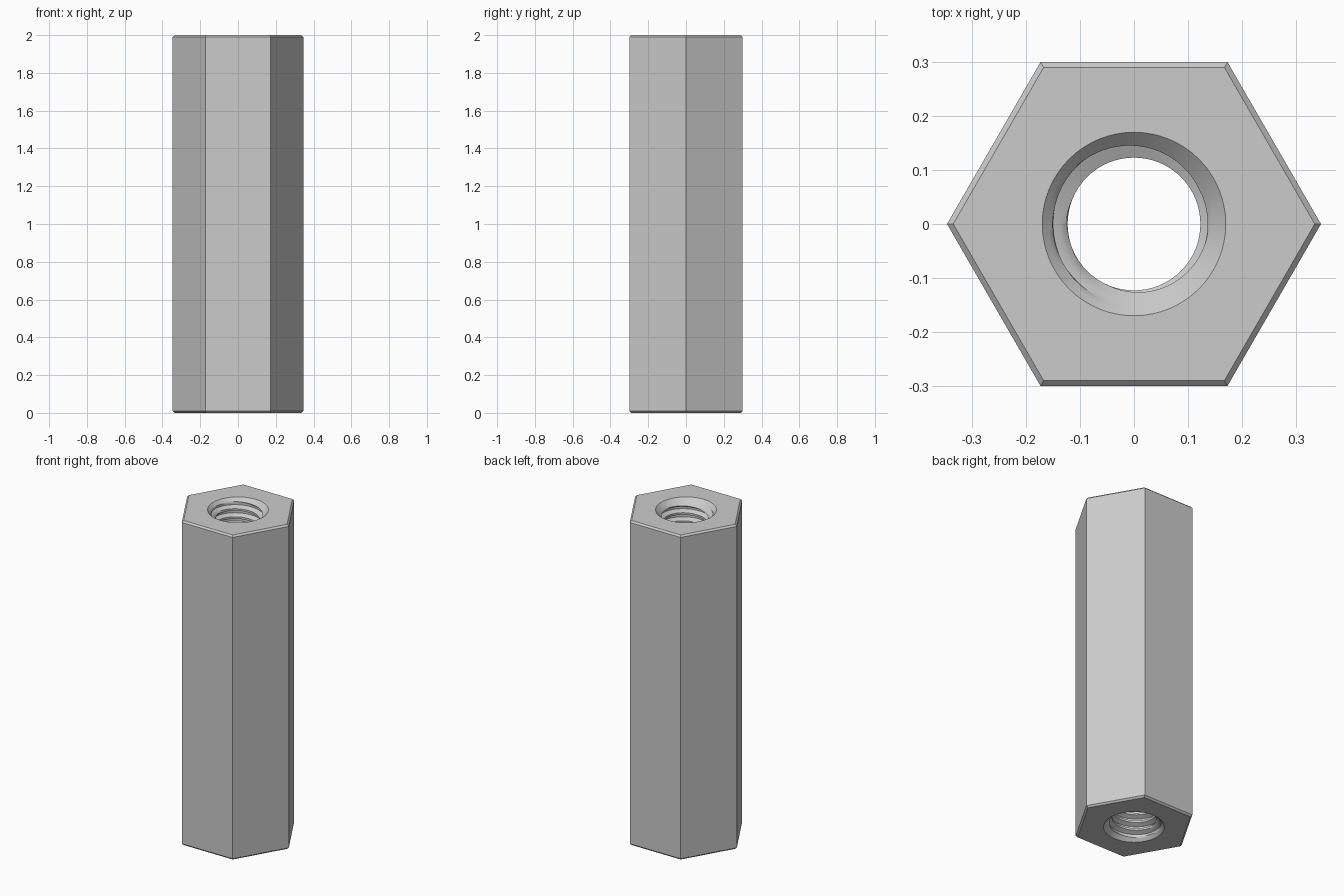
import bpy, bmesh
from math import tau, cos, sin, sqrt

cube = bpy.data.objects.get("Cube")
if cube:
    bpy.data.objects.remove(cube, do_unlink=True)

HEIGHT, FLAT, CHAMFER = 2.0, 0.30, 0.01
MINOR, MAJOR, PITCH, SINK = 0.123, 0.15, 0.05, 0.17
SEGMENTS, STEPS = 64, 8

steel = bpy.data.materials.new("brushed_steel")
steel.use_nodes = True
colour = (0.60, 0.60, 0.60, 1)
steel.diffuse_color = colour
steel.node_tree.nodes["Principled BSDF"].inputs["Base Color"].default_value = colour

bm = bmesh.new()


def bore_point(row, j):
    """Point on the threaded bore, widened by the countersinks at both ends."""
    z = (row / STEPS + j / SEGMENTS) * PITCH
    z = min(max(z, 0), HEIGHT)
    # thread profile: flat crest, flank, narrow root, flank
    tooth = abs((row % STEPS) / STEPS - 0.5) * 2
    depth = min(max((tooth - 0.25) / 0.5, 0), 1)
    thread = MINOR + (MAJOR - MINOR) * depth
    radius = max(thread, SINK - z, SINK - (HEIGHT - z))
    a = tau * (j % SEGMENTS) / SEGMENTS
    return radius * cos(a), radius * sin(a), z


# Threaded bore, swept as helical rows
rows = int(HEIGHT / PITCH * STEPS) + STEPS
grid = [[bm.verts.new(bore_point(r, j)) for j in range(SEGMENTS + 1)]
        for r in range(-STEPS, rows + 1)]
for low, high in zip(grid, grid[1:]):
    for j in range(SEGMENTS):
        bm.faces.new((low[j], high[j], high[j + 1], low[j + 1]))
bmesh.ops.remove_doubles(bm, verts=bm.verts[:], dist=0.00005)
bmesh.ops.dissolve_degenerate(bm, edges=bm.edges[:], dist=0.00001)


def on_level(edge, z):
    return all(abs(v.co.z - z) < 0.00001 for v in edge.verts)


rims = {z: [e for e in bm.edges if on_level(e, z)] for z in (0, HEIGHT)}

# Hexagonal body with chamfered ends
loops = []
for z, inset in ((0, CHAMFER), (CHAMFER, 0), (HEIGHT - CHAMFER, 0), (HEIGHT, CHAMFER)):
    r = (FLAT - inset) * 2 / sqrt(3)
    loops.append([bm.verts.new((r * cos(tau * i / 6), r * sin(tau * i / 6), z))
                  for i in range(6)])
for low, high in zip(loops, loops[1:]):
    for i in range(6):
        k = (i + 1) % 6
        bm.faces.new((low[i], low[k], high[k], high[i]))

# End faces between the hexagon and the countersink rim
for z, loop in ((0, loops[0]), (HEIGHT, loops[-1])):
    outline = [bm.edges.get((loop[i], loop[(i + 1) % 6])) for i in range(6)]
    bmesh.ops.triangle_fill(bm, edges=rims[z] + outline, use_beauty=True)

bmesh.ops.recalc_face_normals(bm, faces=bm.faces[:])
mesh = bpy.data.meshes.new("hex_standoff")
bm.to_mesh(mesh)
bm.free()
mesh.materials.append(steel)
standoff = bpy.data.objects.new("hex_standoff", mesh)
bpy.context.collection.objects.link(standoff)

# Smooth bore, crisp hexagon
bpy.ops.object.select_all(action="DESELECT")
standoff.select_set(True)
bpy.context.view_layer.objects.active = standoff
bpy.ops.object.shade_smooth_by_angle(angle=0.5)
